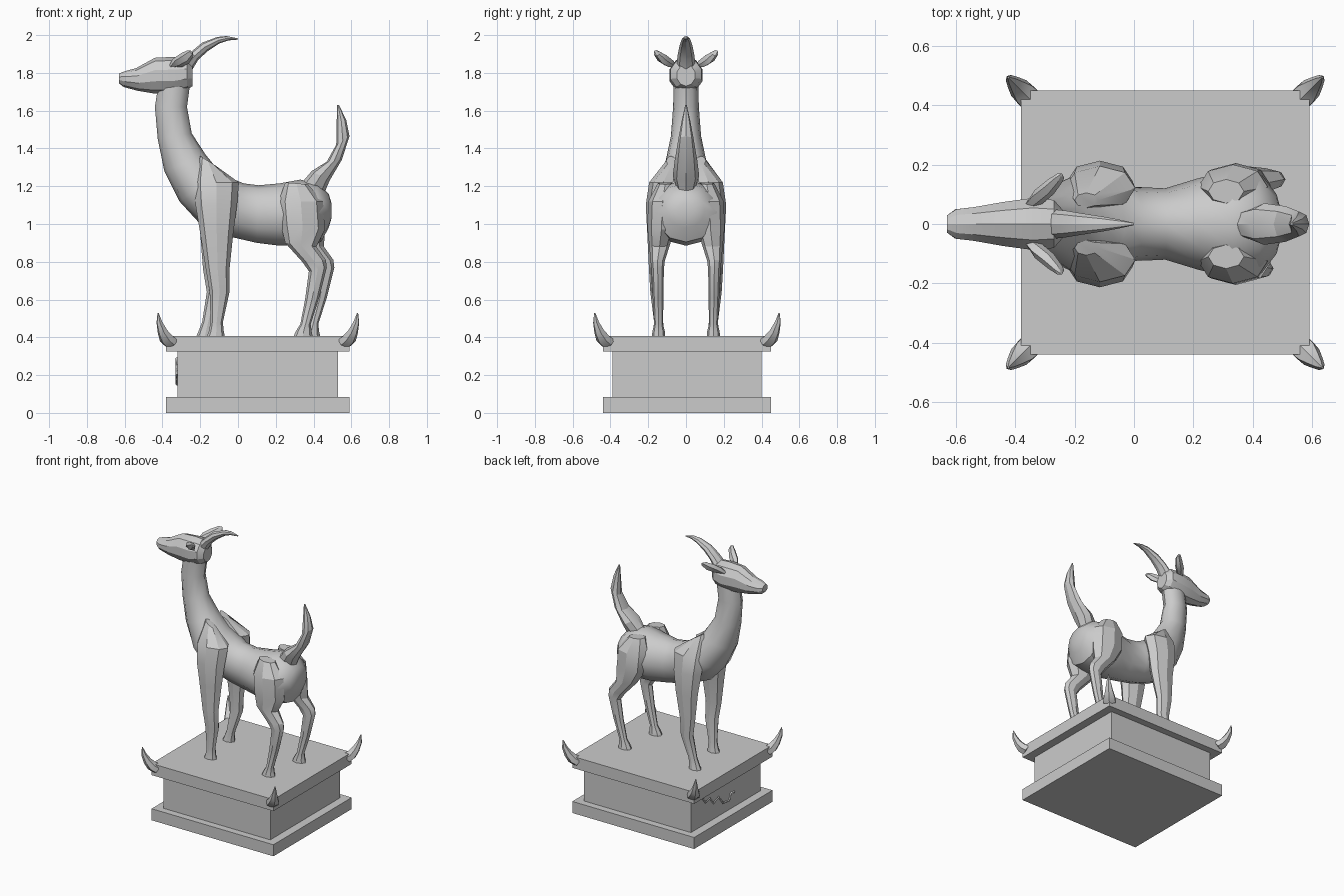
import bpy, bmesh, math
from mathutils import Matrix


def finish(name, bm, angle=25):
    bmesh.ops.recalc_face_normals(bm, faces=bm.faces)
    me = bpy.data.meshes.new(name)
    bm.to_mesh(me)
    bm.free()
    ob = bpy.data.objects.new(name, me)
    bpy.context.collection.objects.link(ob)
    bpy.ops.object.select_all(action='DESELECT')
    ob.select_set(True)
    bpy.context.view_layer.objects.active = ob
    bpy.ops.object.shade_smooth_by_angle(angle=math.radians(angle))
    return ob


def loft(name, stations, sides=8, side=1, angle=25):
    """Skin oval rings; station = (x1, z1, x2, z2, y centre, y half width)."""
    bm = bmesh.new()
    rings = []
    for x1, z1, x2, z2, yc, hw in stations:
        ring = []
        for i in range(sides):
            a = 2 * math.pi * i / sides
            t = (1 - math.cos(a)) / 2
            ring.append(bm.verts.new((x1 + (x2 - x1) * t,
                                      side * yc + hw * math.sin(a),
                                      z1 + (z2 - z1) * t)))
        rings.append(ring)
    for r, s in zip(rings, rings[1:]):
        for i in range(sides):
            j = (i + 1) % sides
            bm.faces.new((r[i], r[j], s[j], s[i]))
    bm.faces.new(rings[0])
    bm.faces.new(rings[-1])
    return finish(name, bm, angle)


def box(name, x0, x1, y0, y1, z0, z1):
    bm = bmesh.new()
    bmesh.ops.create_cube(bm, size=1)
    bmesh.ops.scale(bm, vec=(x1 - x0, y1 - y0, z1 - z0), verts=bm.verts)
    bmesh.ops.translate(bm, vec=((x0 + x1) / 2, (y0 + y1) / 2, (z0 + z1) / 2), verts=bm.verts)
    return finish(name, bm)


# Plinth
box("plinth_base", -.38, .59, -.44, .45, 0, .083)
box("plinth_block", -.32, .53, -.39, .40, .083, .325)
box("plinth_top", -.38, .59, -.44, .45, .325, .408)

# Corner spikes, pointing out along the diagonals
for cx, sx in ((-.38, -1), (.59, 1)):
    for cy, sy in ((-.44, -1), (.45, 1)):
        spike = loft("corner_spike", [
            (-.01, .345, -.06, .40, 0, .045), (.025, .37, -.03, .415, 0, .042),
            (.05, .415, .005, .445, 0, .028), (.068, .475, .035, .485, 0, .015),
            (.064, .53, .058, .53, 0, .003)], 6)
        spike.matrix_world = (Matrix.Translation((cx, cy, 0))
                              @ Matrix.Rotation(math.atan2(sy, sx), 4, 'Z'))

# Neck and torso in one skin
loft("body", [
    (-.42, 1.75, -.25, 1.77, 0, .065), (-.44, 1.62, -.27, 1.62, 0, .068),
    (-.425, 1.45, -.245, 1.48, 0, .08), (-.39, 1.28, -.17, 1.365, 0, .11),
    (-.31, 1.12, -.10, 1.28, 0, .16), (-.20, 1.0, -.03, 1.24, 0, .165),
    (-.03, .93, .03, 1.215, 0, .125), (.10, .90, .11, 1.205, 0, .12),
    (.22, .885, .22, 1.215, 0, .155), (.34, .885, .33, 1.235, 0, .18),
    (.44, .905, .42, 1.215, 0, .165), (.48, .98, .48, 1.16, 0, .10),
    (.495, 1.03, .495, 1.11, 0, .045)], 12, angle=35)

# Head
loft("head", [
    (-.63, 1.745, -.63, 1.797, 0, .03), (-.605, 1.725, -.595, 1.81, 0, .052),
    (-.53, 1.705, -.54, 1.825, 0, .06), (-.44, 1.69, -.44, 1.88, 0, .078),
    (-.34, 1.69, -.34, 1.885, 0, .092), (-.27, 1.71, -.27, 1.88, 0, .085),
    (-.24, 1.73, -.24, 1.845, 0, .05)], 10)

# Single swept-back horn
loft("horn", [
    (-.31, 1.85, -.24, 1.82, 0, .05), (-.25, 1.91, -.21, 1.87, 0, .045),
    (-.19, 1.96, -.16, 1.915, 0, .036), (-.11, 1.99, -.10, 1.955, 0, .025),
    (-.06, 1.995, -.05, 1.972, 0, .016), (0, 1.983, 0, 1.976, 0, .004)], 8)

# Upright tail
loft("tail", [
    (.46, 1.17, .33, 1.21, 0, .05), (.485, 1.23, .39, 1.28, 0, .07),
    (.55, 1.34, .47, 1.33, 0, .06), (.59, 1.465, .52, 1.42, 0, .042),
    (.573, 1.55, .522, 1.53, 0, .024), (.535, 1.63, .525, 1.63, 0, .004)], 8)

# Ears and haunches are the same on both sides
for s in (-1, 1):
    loft("ear", [
        (-.37, 1.83, -.33, 1.83, .06, .015), (-.345, 1.875, -.30, 1.83, .09, .028),
        (-.30, 1.905, -.26, 1.85, .125, .028), (-.265, 1.92, -.235, 1.89, .155, .018),
        (-.25, 1.918, -.24, 1.91, .165, .005)], 6, s)
    # Rear leg, far one set slightly back
    d = .02 * s
    loft("rear_leg", [
        (.25, 1.22, .37, 1.21, .11, .04), (.215, 1.12, .45, 1.12, .125, .075),
        (.225, 1.0, .46, .97, .13, .075), (.27 + d, .90, .435 + d, .88, .14, .055),
        (.36 + d, .80, .485 + d, .81, .15, .038), (.395 + d, .75, .49 + d, .77, .15, .033),
        (.375 + d, .60, .45 + d, .61, .148, .028), (.35 + d, .47, .405 + d, .47, .145, .024),
        (.325 + d, .43, .41 + d, .43, .145, .033), (.315 + d, .407, .415 + d, .407, .145, .035)],
        8, s)

# Front legs: same upper part, the far foot steps forward
upper = [(-.20, 1.36, -.12, 1.31, .08, .025), (-.235, 1.22, .005, 1.22, .12, .075),
         (-.225, 1.10, -.005, 1.10, .145, .068), (-.20, .95, -.025, .95, .15, .055)]
loft("front_leg_near", upper + [
    (-.17, .76, -.045, .76, .16, .036), (-.15, .64, -.045, .64, .155, .034),
    (-.145, .48, -.08, .48, .145, .024), (-.155, .43, -.075, .43, .145, .03),
    (-.165, .407, -.07, .407, .145, .033)], 8, -1)
loft("front_leg_far", upper + [
    (-.185, .76, -.065, .76, .16, .036), (-.165, .64, -.07, .64, .155, .034),
    (-.19, .48, -.125, .48, .145, .024), (-.21, .43, -.13, .43, .145, .03),
    (-.22, .407, -.13, .407, .145, .033)], 8, 1)

# Thin wavy vine in relief on the plinth's head-side face
cu = bpy.data.curves.new("vine_relief", 'CURVE')
cu.dimensions = '3D'
cu.bevel_depth = .007
cu.bevel_resolution = 0
pts = [(.28, .29), (.24, .24), (.19, .25), (.15, .20), (.09, .22), (.04, .16),
       (-.03, .15), (-.05, .20), (-.09, .19)]
sp = cu.splines.new('POLY')
sp.points.add(len(pts) - 1)
for p, (y, z) in zip(sp.points, pts):
    p.co = (-.323, y, z, 1)
bpy.context.collection.objects.link(bpy.data.objects.new("vine_relief", cu))
